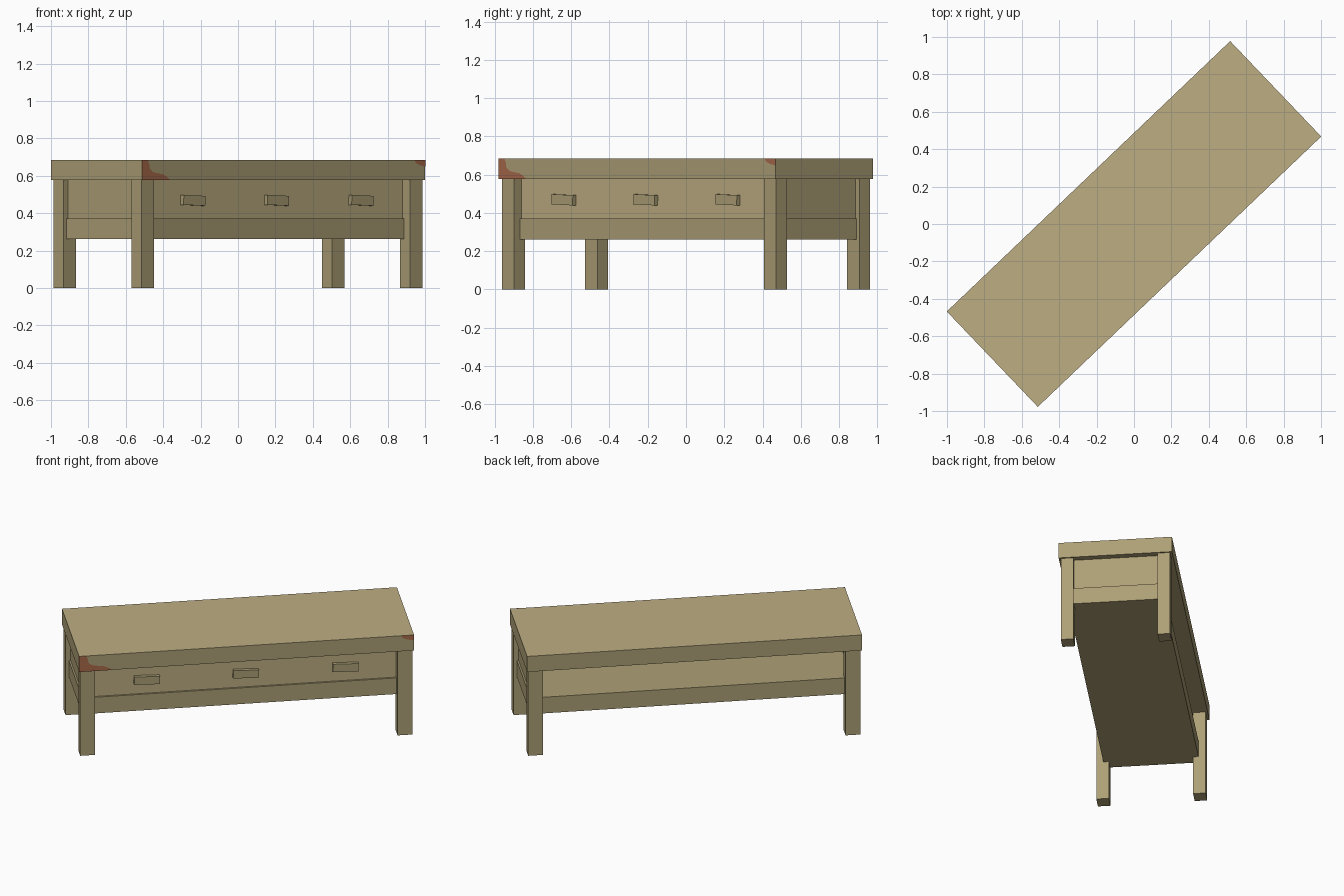
import bpy, math
from mathutils import Matrix

if "Cube" in bpy.data.objects:
    bpy.data.objects.remove(bpy.data.objects["Cube"])

# The whole table is turned about the vertical axis
TURN = Matrix.Rotation(math.radians(43.65), 4, 'Z')


def material(name, color):
    m = bpy.data.materials.new(name)
    m.diffuse_color = color
    m.use_nodes = True
    m.node_tree.nodes["Principled BSDF"].inputs["Base Color"].default_value = m.diffuse_color
    return m


WOOD = material("wood", (0.42, 0.35, 0.18, 1))
LIGHT = material("light_wood", (0.51, 0.42, 0.225, 1))
RED = material("red_brown", (0.40, 0.145, 0.07, 1))


def mesh_object(name, verts, faces, mat, local=Matrix.Identity(4)):
    me = bpy.data.meshes.new(name)
    me.from_pydata(verts, [], faces)
    me.materials.append(mat)
    ob = bpy.data.objects.new(name, me)
    bpy.context.collection.objects.link(ob)
    ob.matrix_world = TURN @ local
    return ob


def box(name, lo, hi, mat=WOOD, roll=0.0):
    # Box between two local corners, optionally rolled about its depth axis
    c = [(a + b) / 2 for a, b in zip(lo, hi)]
    h = [(b - a) / 2 for a, b in zip(lo, hi)]
    verts = [(x * h[0], y * h[1], z * h[2])
             for z in (-1, 1) for x, y in ((-1, -1), (1, -1), (1, 1), (-1, 1))]
    faces = [(3, 2, 1, 0), (4, 5, 6, 7)]
    faces += [(i, (i + 1) % 4, (i + 1) % 4 + 4, i + 4) for i in range(4)]
    return mesh_object(name, verts, faces, mat,
                       Matrix.Translation(c) @ Matrix.Rotation(roll, 4, 'Y'))


L, W = 1.047, 0.3525          # half length and half width of the top
Z0, Z1 = 0.578, 0.684         # underside and surface of the top

# Table top with a lighter upper face
top = box("table_top", (-L, -W, Z0), (L, W, Z1))
top.data.materials.append(LIGHT)
top.data.polygons[1].material_index = 1

# Four legs
for sx, end in ((-1, "left"), (1, "right")):
    for sy, side in ((-1, "front"), (1, "back")):
        x, y = sx * 0.992, sy * 0.301
        box(f"{side}_{end}_leg", (x - 0.046, y - 0.039, 0),
            (x + 0.046, y + 0.039, Z0))

# Lower tray running between the legs
T = 0.372
box("lower_tray", (-1.018, -0.296, 0.262), (1.018, 0.296, T))

# Drawer front and end panels; the back is open above the tray
box("drawer_front", (-1.005, -0.284, T), (1.005, -0.27, Z0), LIGHT)
for sx, end in ((-1, "left"), (1, "right")):
    x = sx * 1.0
    box(f"{end}_end_panel", (x - 0.007, -0.284, T), (x + 0.007, 0.284, Z0))

# Drawer handles
for i, x in enumerate((-0.615, 0.004, 0.627)):
    box(f"drawer_handle_{i + 1}", (x - 0.08, -0.308, 0.442),
        (x + 0.08, -0.28, 0.495), WOOD, math.radians(2))

# Red-brown worn patches on the front edge of the top
y = -W - 0.0015
left = [(0, Z0), (0.207, Z0), (0.185, 0.594), (0.155, 0.608), (0.115, 0.613),
        (0.08, 0.62), (0.058, 0.638), (0.055, 0.66), (0.044, Z1), (0, Z1)]
right = [(-0.081, Z1), (-0.07, 0.668), (-0.04, 0.656), (0, 0.648), (0, Z1)]
for name, x0, pts in (("left_patch", -L, left), ("right_patch", L, right)):
    mesh_object(name, [(x0 + s, y, z) for s, z in pts],
                [tuple(range(len(pts)))], RED)
